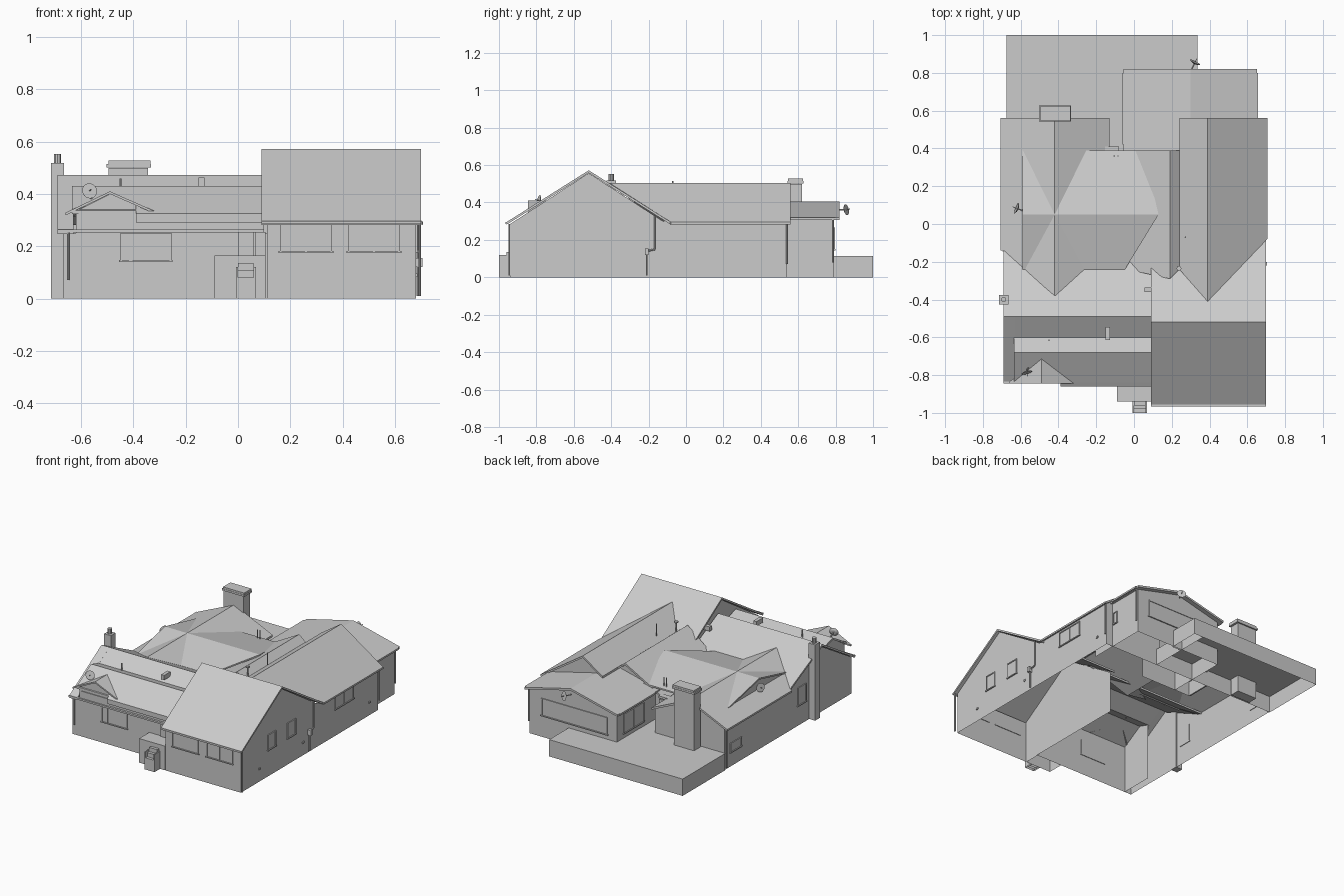
import bpy, bmesh, math
from mathutils import Vector

if "Cube" in bpy.data.objects:
    bpy.data.objects.remove(bpy.data.objects["Cube"])


def make(name, verts, faces):
    me = bpy.data.meshes.new(name)
    me.from_pydata([tuple(v) for v in verts], [], faces)
    bm = bmesh.new()
    bm.from_mesh(me)
    bmesh.ops.recalc_face_normals(bm, faces=bm.faces)
    bm.to_mesh(me)
    bm.free()
    ob = bpy.data.objects.new(name, me)
    bpy.context.collection.objects.link(ob)
    return ob


def box(name, x0, x1, y0, y1, z0, z1, open_bottom=False):
    v = [(x, y, z) for z in (z0, z1) for x, y in ((x0, y0), (x1, y0), (x1, y1), (x0, y1))]
    f = [(4, 5, 6, 7), (0, 1, 5, 4), (1, 2, 6, 5), (2, 3, 7, 6), (3, 0, 4, 7)]
    return make(name, v, f if open_bottom else f + [(3, 2, 1, 0)])


def place(axis, along, u, z):
    return (along, u, z) if axis == 'x' else (u, along, z)


def roof(name, profile, axis, start, end, t=0.014):
    """Sheet of roofing: profile (u, z) swept along an axis, ends may be cut point by point."""
    n = len(profile)
    s = start if isinstance(start, list) else [start] * n
    e = end if isinstance(end, list) else [end] * n
    v = []
    for dz in (0, -t):
        for k in (s, e):
            v += [place(axis, k[i], p[0], p[1] + dz) for i, p in enumerate(profile)]
    f = []
    for i in range(n - 1):
        for a, b in ((0, n), (2 * n, 3 * n), (0, 2 * n), (n, 3 * n)):
            f.append((a + i, a + i + 1, b + i + 1, b + i))
    for i in (0, n - 1):
        f.append((i, n + i, 3 * n + i, 2 * n + i))
    return make(name, v, f)


def walls(name, profile, axis, a, b, skip=()):
    """Gabled wall shell, open above and below; skip drops 0 start, 1 end, 2 first side, 3 last side."""
    ring = [(profile[0][0], 0)] + profile + [(profile[-1][0], 0)]
    n = len(ring)
    v = [place(axis, k, u, z) for k in (a, b) for u, z in ring]
    f = [tuple(range(n)), tuple(range(n, 2 * n)),
         (0, 1, n + 1, n), (n - 2, n - 1, 2 * n - 1, 2 * n - 2)]
    return make(name, v, [q for i, q in enumerate(f) if i not in skip])


def window(name, axis, pos, out, a, b, z0, z1, panes=1):
    """Framed window on a wall; axis is the direction the wall faces."""
    def slab(nm, u0, u1, w0, w1, d):
        lo, hi = sorted((pos - out * 0.004, pos + out * d))
        if axis == 'x':
            box(nm, lo, hi, u0, u1, w0, w1)
        else:
            box(nm, u0, u1, lo, hi, w0, w1)
    w = 0.007
    slab(name + "_glass", a, b, z0, z1, 0.002)
    for i in range(panes + 1):
        u = a + (b - a - w) * i / panes
        slab(name + "_upright", u, u + w, z0, z1, 0.006)
    slab(name + "_head", a, b, z1 - w, z1, 0.006)
    slab(name + "_sill", a - 0.005, b + 0.005, z0 - w, z0, 0.008)


def tube(name, p, q, r, sides=8, r2=None):
    p, q = Vector(p), Vector(q)
    bpy.ops.mesh.primitive_cone_add(vertices=sides, radius1=r, radius2=r if r2 is None else r2,
                                    depth=(q - p).length, location=(p + q) / 2)
    ob = bpy.context.object
    ob.rotation_euler = (q - p).to_track_quat('Z', 'Y').to_euler()
    ob.name = name
    return ob


# Front right block, the tallest gable
walls("front_right_walls", [(-.94, .285), (-.52, .557), (-.10, .285)], 'x', .11, .68, (3,))
roof("front_right_roof", [(-.96, .295), (-.52, .572), (-.08, .295)], 'x', .09, .70)

# Front left block, with a second parallel ridge above its front wall
walls("front_left_walls", [(-.83, .25), (-.49, .455), (-.13, .28)], 'x', -.67, .11, (1, 3))
roof("front_left_verge_roof", [(-.84, .26), (-.49, .473), (-.13, .295)], 'x', -.69, -.63)
roof("front_left_back_roof", [(-.60, .405), (-.49, .473), (-.13, .295)], 'x', -.63, .10)
roof("front_parallel_roof", [(-.60, .405), (-.68, .43), (-.84, .337)], 'x', -.635, .10)
roof("front_eave_roof", [(-.84, .337), (-.86, .325)], 'x', -.39, .10)
walls("front_upper_walls", [(-.83, .33), (-.68, .418), (-.60, .393)], 'x', -.62, .10, (1, 3))
box("front_soffit", -.39, .10, -.855, -.83, .29, .312)

# Small front gable dormer
roof("front_dormer_roof", [(-.66, .328), (-.49, .41), (-.32, .335)], 'y', -.845, [-.835, -.71, -.835], .01)
make("front_dormer_face", [(-.61, -.835, .26), (-.39, -.835, .26), (-.39, -.835, .36),
                           (-.49, -.835, .40), (-.61, -.835, .34)], [(0, 1, 2, 3, 4)])
box("front_dormer_panel", -.60, -.40, -.84, -.83, .28, .315)

# Right wing
walls("right_wing_walls", [(.24, .39), (.39, .49), (.68, .30)], 'y', -.12, .54, (0, 2))
roof("right_wing_roof", [(.24, .405), (.39, .505), (.705, .295)], 'y', [-.24, -.41, -.08], .56)

# Left wing
walls("left_wing_walls", [(-.67, .293), (-.42, .405), (-.15, .285)], 'y', -.16, .54, (0, 3))
roof("left_wing_roof", [(-.70, .295), (-.42, .42), (-.13, .29)], 'y', [-.14, -.38, -.24], .56)
box("courtyard_wall", -.155, -.145, .37, .54, 0, .285)

# Cross gable and the middle ridge between the wings
roof("cross_roof", [(-.26, .345), (.05, .42), (.39, .345)], 'x', -.59, [-.06, .13, .05], .01)
make("cross_gable_face", [(-.585, -.26, .335), (-.585, .05, .412), (-.585, .39, .335)], [(0, 1, 2)])
walls("middle_walls", [(-.15, .26), (.19, .43), (.24, .39)], 'y', -.12, .37, (0, 2, 3))
roof("middle_roof", [(-.13, .27), (.19, .445), (.24, .405)], 'y', [-.22, -.29, -.24], .39)

# Rear right extension
walls("rear_walls", [(-.03, .31), (.30, .39), (.63, .31)], 'y', .37, .79, (0,))
roof("rear_roof", [(-.055, .32), (.30, .405), (.65, .32)], 'y', .36, .82)

# Terrace behind, running into the courtyard
box("terrace", -.675, .265, .54, 1.0, 0, .115, True)
box("courtyard_floor", -.15, -.03, .37, .55, .10, .114)
box("terrace_end", .265, .335, .78, 1.0, 0, .115, True)
box("back_door", -.12, -.06, .365, .378, .115, .26)
box("courtyard_canopy", -.22, -.08, .37, .41, .285, .30)

# Porch and steps
box("porch", -.09, .105, -.94, -.83, 0, .165, True)
for i in range(3):
    box("step", 0, .06, -1 + .02 * i, -.94, 0, .08 + .028 * i, True)
for x in (-.008, .06):
    box("step_cheek", x, x + .008, -1, -.94, 0, .12, True)
box("front_door", 0, .06, -.838, -.825, .165, .255)
box("porch_post", .065, .105, -.86, -.83, .165, .255)

# Windows
for a, b in ((.16, .36), (.42, .62)):
    window("front_window", 'y', -.94, -1, a, b, .182, .283, 2)
window("front_left_window", 'y', -.83, -1, -.45, -.41, .147, .25)
window("front_left_wide_window", 'y', -.83, -1, -.41, -.255, .147, .25)
for a, b, z0, z1, n in ((-.65, -.565, .183, .285, 1), (-.44, -.35, .183, .285, 1),
                        (.075, .275, .185, .285, 2)):
    window("right_window", 'x', .68, 1, a, b, z0, z1, n)
window("rear_side_window", 'x', .63, 1, .55, .585, .16, .24)
window("rear_wide_window", 'y', .79, 1, .04, .54, .15, .265)
window("rear_left_window", 'x', -.03, -1, .50, .72, .15, .28, 2)
window("left_tall_window", 'x', -.67, -1, -.34, -.25, .14, .26)
window("left_small_window", 'x', -.67, -1, .36, .48, .10, .16)
for y in (-.74, -.27, .45):
    box("wall_vent", .678, .686, y - .008, y + .008, .083, .095)
box("meter_box", .68, .705, -.22, -.20, .12, .155)

# Chimneys
box("rear_chimney", -.495, -.345, .55, .62, 0, .50)
box("rear_chimney_cap", -.503, -.333, .543, .627, .502, .515)
box("rear_chimney_crown", -.495, -.335, .545, .625, .515, .527)
box("side_chimney", -.715, -.665, -.425, -.375, 0, .518)
tube("side_chimney_pot", (-.69, -.40, .515), (-.69, -.40, .553), .014, 10)

# Gutters and downpipes
for x0, x1, y0, y1, z in ((.09, .70, -.966, -.956, .285), (.70, .708, -.08, .56, .283),
                          (-.706, -.697, -.14, .56, .283), (.645, .657, .56, .80, .308),
                          (-.062, -.053, .42, .80, .308), (-.69, .10, -.845, -.83, .252)):
    box("gutter", x0, x1, y0, y1, z, z + .012)
for x, y, top, bottom in ((.695, -.945, .285, .01), (-.65, -.84, .255, .07), (.688, -.165, .33, .15),
                          (.692, .54, .285, .07), (.64, .785, .31, .08), (-.685, .54, .285, .02)):
    tube("downpipe", (x, y, bottom), (x, y, top), .005)
tube("downpipe_offset", (.688, -.165, .15), (.688, -.21, .14), .005)
tube("downpipe_elbow", (.688, -.21, .14), (.688, -.21, .01), .005)

# Roof vents and pipes
box("roof_vent", -.152, -.128, -.615, -.545, .43, .462)
for x, y, z in ((-.45, -.615, .46), (-.105, .36, .41), (-.085, .36, .41), (.272, -.07, .515), (.238, -.235, .47)):
    tube("vent_pipe", (x, y, z - .08), (x, y, z), .004)
tube("vent_cowl", (.238, -.235, .47), (.238, -.235, .48), .013)
box("skylight", .055, .11, -.36, -.335, .42, .45)

# Satellite dishes on short brackets
for base, center, aim in (((-.56, -.76, .38), (-.57, -.78, .41), (.3, -1, .25)),
                          ((.30, .81, .36), (.32, .85, .36), (.5, 1, .2)),
                          ((-.585, .07, .37), (-.615, .08, .375), (-1, .4, .2))):
    c, d = Vector(center), Vector(aim).normalized()
    tube("dish_bracket", base, c, .004, 6)
    tube("dish", c, c + d * .008, .016, 14, .03)
    tube("dish_arm", c, c + d * .03, .002, 5)
